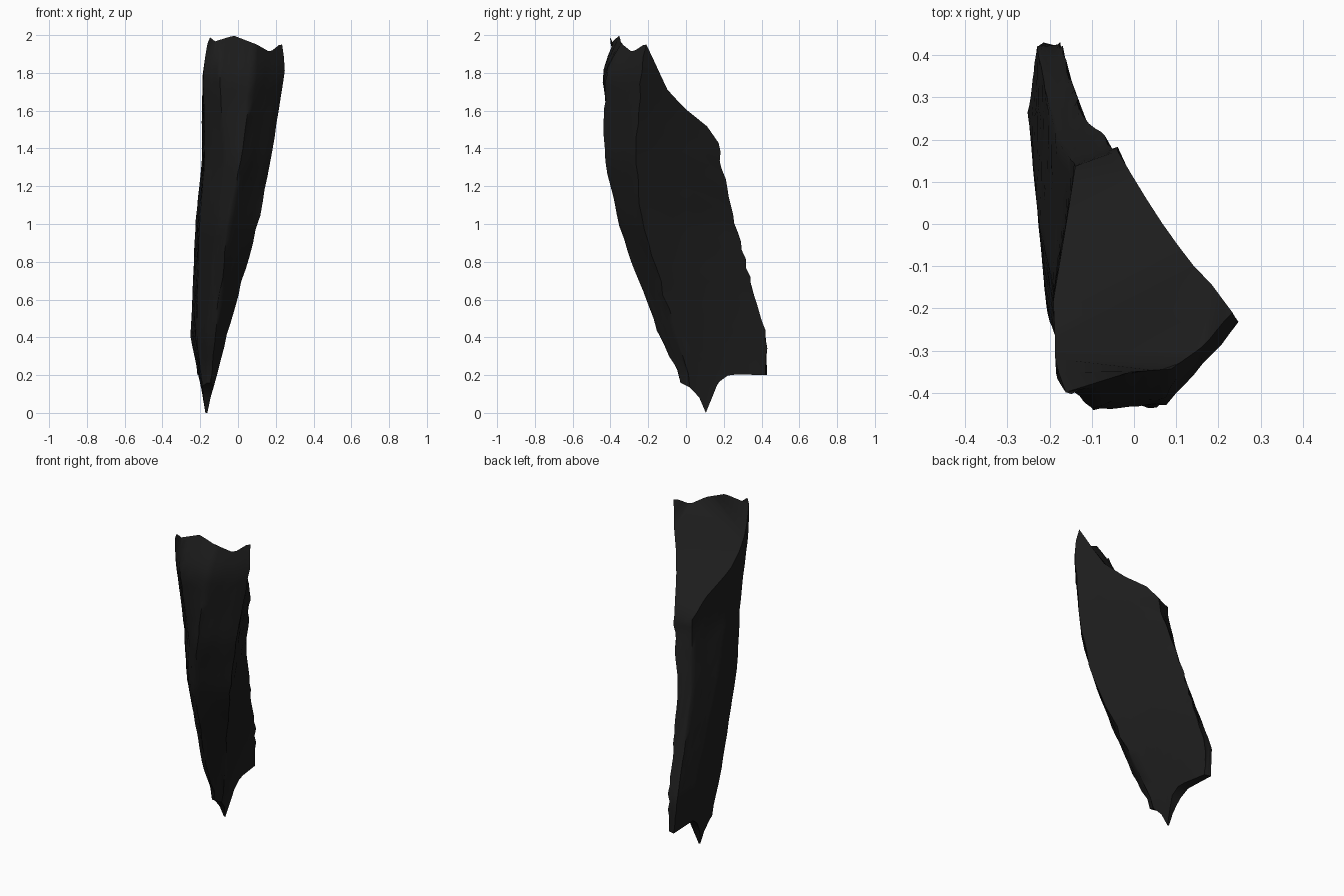
import bpy, bmesh, random
from mathutils import Vector

if "Cube" in bpy.data.objects:
    bpy.data.objects.remove(bpy.data.objects["Cube"])

random.seed(4)

# Cross-sections by height: front-left, front a, front b, right ridge, back-right, back-left, left bulge
SECTIONS = [
    (0.0, [(-.170, -.00), (-.165, -.03), (-.162, -.03), (-.160, .02), (-.168, .42), (-.175, .43), (-.175, .20)]),
    (0.2, [(-.195, .01), (-.165, -.02), (-.140, -.03), (-.115, .02), (-.175, .42), (-.215, .43), (-.210, .20)]),
    (0.4, [(-.220, -.03), (-.170, -.11), (-.120, -.14), (-.060, -.05), (-.175, .425), (-.230, .42), (-.252, .27)]),
    (1.0, [(-.205, -.22), (-.120, -.32), (-.050, -.36), (.105, -.23), (-.125, .26), (-.185, .20), (-.225, .00)]),
    (1.35, [(-.175, -.29), (-.070, -.39), (.015, -.435), (.175, -.27), (-.045, .18), (-.140, .14), (-.190, -.15)]),
    (1.8, [(-.185, -.36), (-.100, -.445), (.080, -.425), (.250, -.24), (-.010, .14), (-.135, .12), (-.192, -.20)]),
    (2.0, [(-.155, -.41), (-.085, -.37), (.090, -.32), (.228, -.20), (.000, .13), (-.135, .12), (-.175, -.22)]),
]
# Broken top: a slope falling away from a jagged crest along the front; pointed underside by y
SLOPE = [(-.34, 2.02), (-.30, 1.91), (-.18, 1.72), (-.04, 1.61), (.11, 1.52), (.20, 1.42)]
CREST = [(-.15, 1.99), (-.10, 1.95), (-.03, 2.0), (.10, 1.95), (.17, 1.91), (.22, 1.95)]
BOTTOM = [(-.03, .16), (.03, .13), (.08, .07), (.105, 0), (.13, .09), (.17, .16), (.23, .205), (.42, .20)]
CORNERS, PER_SIDE, LEVELS, TIP_Y = 7, 8, 26, .105


def interp(table, v):
    if v <= table[0][0]:
        return table[0][1]
    for (a, fa), (b, fb) in zip(table, table[1:]):
        if v <= b:
            return fa + (fb - fa) * (v - a) / (b - a)
    return table[-1][1]


def column_xy(k, z):
    """Point of column k on the outline at height z."""
    c, f = divmod(k, PER_SIDE)
    d = (c + 1) % CORNERS
    a = interp([(h, Vector(s[c])) for h, s in SECTIONS], z)
    b = interp([(h, Vector(s[d])) for h, s in SECTIONS], z)
    return a.lerp(b, f / PER_SIDE)


def top_z(p):
    return min(interp(SLOPE, p.y - .5 * p.x), interp(CREST, p.x))


def top_height(k):
    """Height at which column k meets the broken top."""
    z = 1.9
    for _ in range(20):
        z = 0.6 * z + 0.4 * top_z(column_xy(k, z))
    return z


def tip_column(first_corner):
    ks = range(first_corner * PER_SIDE + 1, (first_corner + 1) * PER_SIDE)
    return min(ks, key=lambda k: abs(column_xy(k, .1).y - TIP_Y))


bm = bmesh.new()
n = PER_SIDE * CORNERS
tips = (tip_column(3), tip_column(6))
columns = []
for k in range(n):
    z0, z1 = interp(BOTTOM, column_xy(k, .1).y), top_height(k)
    tip_shift = 0
    if k in tips:
        tip_shift, z0 = TIP_Y - column_xy(k, 0).y, 0
    rough = .008 if k % PER_SIDE == 0 and k // PER_SIDE in (2, 3, 4) else .0025
    col = []
    for i in range(LEVELS + 1):
        z = z0 + (z1 - z0) * i / LEVELS
        p = column_xy(k, z)
        p.y += tip_shift * max(0, 1 - z / .3)
        if 0 < i < LEVELS:
            p += Vector((random.uniform(-rough, rough) * .6, random.uniform(-rough, rough)))
        col.append(bm.verts.new((p.x, p.y, z)))
    columns.append(col)

# Chipped sides
for k in range(n):
    a, b = columns[k], columns[(k + 1) % n]
    for i in range(LEVELS):
        bm.faces.new((a[i], b[i], b[i + 1], a[i + 1]))

# Broken end caps
for level in (0, LEVELS):
    ring = [c[level] for c in columns]
    edges = [bm.edges.get((ring[k], ring[(k + 1) % n])) for k in range(n)]
    bmesh.ops.triangle_fill(bm, edges=edges, use_beauty=True, normal=(0, 0, 1))
bmesh.ops.recalc_face_normals(bm, faces=bm.faces)

mesh = bpy.data.meshes.new("rock_shard")
bm.to_mesh(mesh)
bm.free()
shard = bpy.data.objects.new("rock_shard", mesh)
bpy.context.collection.objects.link(shard)

# Dark stone
mat = bpy.data.materials.new("dark_stone")
mat.diffuse_color = (.012, .012, .012, 1)
mat.use_nodes = True
mat.node_tree.nodes["Principled BSDF"].inputs["Base Color"].default_value = mat.diffuse_color
mesh.materials.append(mat)

bpy.context.view_layer.objects.active = shard
shard.select_set(True)
bpy.ops.object.shade_smooth_by_angle(angle=.8)
